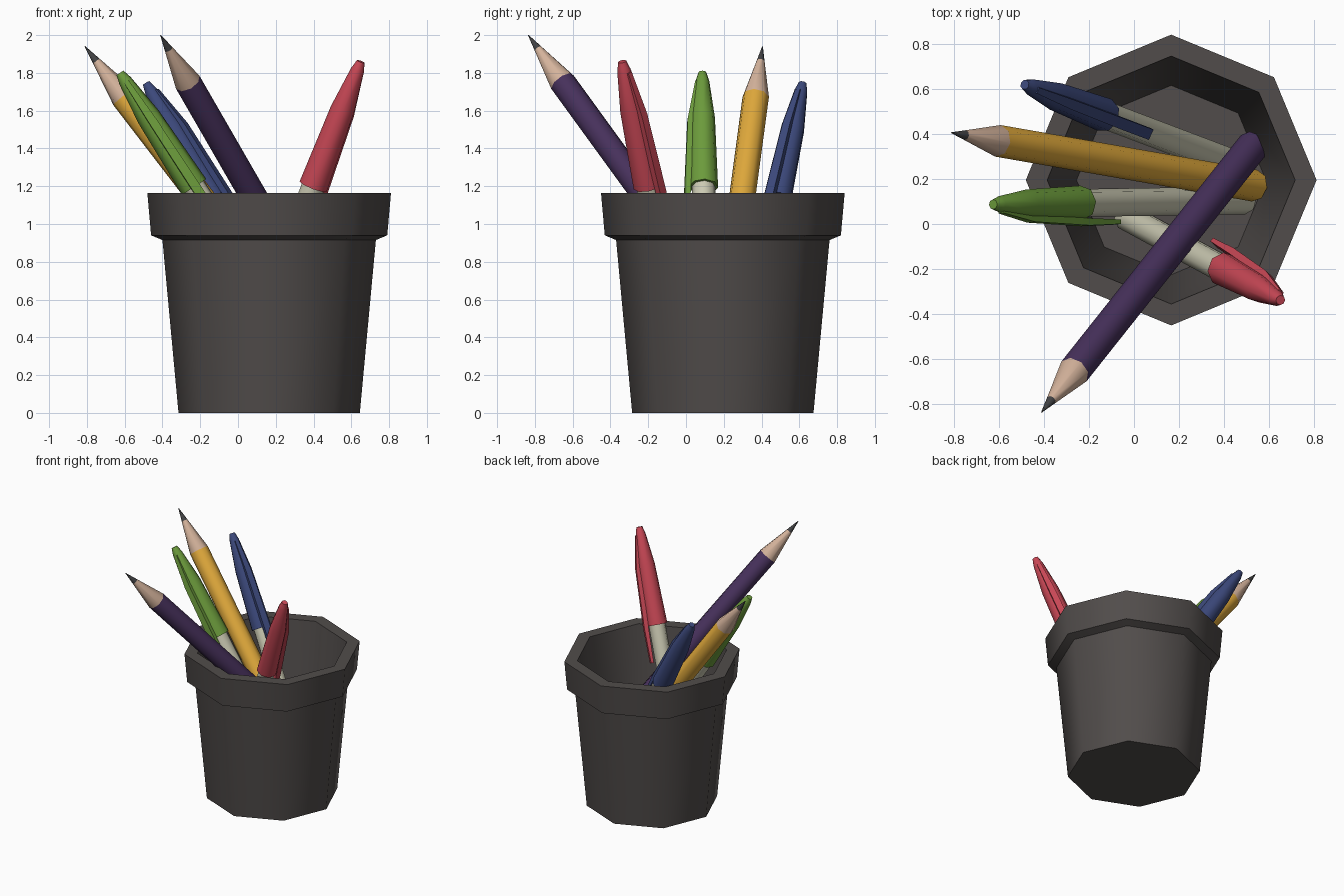
import bpy, bmesh, math
from mathutils import Vector, Matrix

if "Cube" in bpy.data.objects:
    bpy.data.objects.remove(bpy.data.objects["Cube"])


def material(name, rgb):
    m = bpy.data.materials.new(name)
    m.diffuse_color = (*rgb, 1)
    m.use_nodes = True
    m.node_tree.nodes["Principled BSDF"].inputs["Base Color"].default_value = m.diffuse_color
    return m


CHARCOAL = material("charcoal", (0.082, 0.073, 0.070))
RED = material("red", (0.58, 0.064, 0.092))
GREEN = material("green", (0.15, 0.33, 0.045))
BLUE = material("navy blue", (0.045, 0.066, 0.20))
YELLOW = material("yellow", (0.75, 0.40, 0.045))
PURPLE = material("purple", (0.062, 0.030, 0.105))
WOOD = material("wood", (0.66, 0.45, 0.33))
LEAD = material("lead", (0.055, 0.055, 0.058))
BARREL = material("pale barrel", (0.60, 0.59, 0.45))


def finish(name, bm, mats, angle):
    bmesh.ops.recalc_face_normals(bm, faces=bm.faces)
    me = bpy.data.meshes.new(name)
    bm.to_mesh(me)
    bm.free()
    for m in mats:
        me.materials.append(m)
    ob = bpy.data.objects.new(name, me)
    bpy.context.collection.objects.link(ob)
    bpy.context.view_layer.objects.active = ob
    ob.select_set(True)
    bpy.ops.object.shade_smooth_by_angle(angle=math.radians(angle))
    ob.select_set(False)
    return ob


def loft(bm, rings, mat_ids=None):
    """Join closed rings of points with quads and cap both ends."""
    vs = [[bm.verts.new(p) for p in r] for r in rings]
    n = len(rings[0])
    for k in range(len(vs) - 1):
        for i in range(n):
            j = (i + 1) % n
            f = bm.faces.new((vs[k][i], vs[k][j], vs[k + 1][j], vs[k + 1][i]))
            f.material_index = mat_ids[k] if mat_ids else 0
    for r, e in ((vs[0], 0), (vs[-1], -1)):
        bm.faces.new(r).material_index = mat_ids[e] if mat_ids else 0


def turned(name, profile, frame, mats, mat_ids=None, sides=8, angle=50):
    """Turn a (radius, distance) profile about the frame's local z axis."""
    bm = bmesh.new()
    loft(bm, [[frame @ Vector((r * math.cos(i * math.tau / sides),
                               r * math.sin(i * math.tau / sides), d))
               for i in range(sides)] for r, d in profile], mat_ids)
    return finish(name, bm, mats, angle)


def frame_from(top, end, facing):
    """Origin at the top, local z runs down to the end, local x near facing."""
    top, end = Vector(top), Vector(end)
    z = (end - top).normalized()
    x = Vector(facing)
    x = (x - x.dot(z) * z).normalized()
    rot = Matrix((x, z.cross(x), z)).transposed().to_4x4()
    return Matrix.Translation(top) @ rot, (end - top).length


# Octagonal pot with a stepped lip
turned("pot", [(0.48, 0), (0.565, 0.915), (0.625, 0.94), (0.645, 1.165),
               (0.55, 1.165), (0.42, 0.05)],
       Matrix.Translation((0.165, 0.195, 0)), [CHARCOAL])


# Pencils: lead point, sharpened wood, painted shaft
def pencil(name, tip, end, colour):
    frame, length = frame_from(tip, end, (0, 0, 1))
    turned(name, [(0.002, 0), (0.022, 0.10), (0.071, 0.34), (0.071, length)],
           frame, [LEAD, WOOD, colour], [0, 1, 2])


pencil("yellow_pencil", (-0.81, 0.405, 1.94), (0.535, 0.17, 0.19), YELLOW)
pencil("purple_pencil", (-0.41, -0.835, 2.0), (0.53, 0.35, 0.37), PURPLE)


# Pens: pale barrel, tapered cap, pocket clip
def pen(name, top, end, facing, colour):
    frame, length = frame_from(top, end, facing)
    turned(name + "_barrel", [(0.062, 0.5), (0.062, length)], frame, [BARREL])
    turned(name + "_cap", [(0.022, 0), (0.030, 0.03), (0.036, 0.05),
                           (0.064, 0.28), (0.077, 0.72), (0.063, 0.72)],
           frame, [colour])
    bm = bmesh.new()
    rings = []
    for d, inner, outer, w in ((0.06, 0.02, 0.040, 0.014), (0.30, 0.05, 0.082, 0.022),
                               (0.74, 0.07, 0.102, 0.025), (0.99, 0.078, 0.098, 0.025)):
        rings.append([frame @ Vector(p) for p in ((inner, -w, d), (outer, -w, d),
                                                  (outer, w, d), (inner, w, d))])
    loft(bm, rings)
    finish(name + "_clip", bm, [colour], 30)


pen("green_pen", (-0.625, 0.087, 1.80), (0.49, 0.105, 0.085), (0.1, -1, 0), GREEN)
pen("red_pen", (0.65, -0.338, 1.86), (-0.03, 0.03, 0.075), (0.7, 0.75, 0), RED)
pen("blue_pen", (-0.485, 0.618, 1.745), (0.475, 0.255, 0.085), (0.79, -0.4, 0.5), BLUE)
